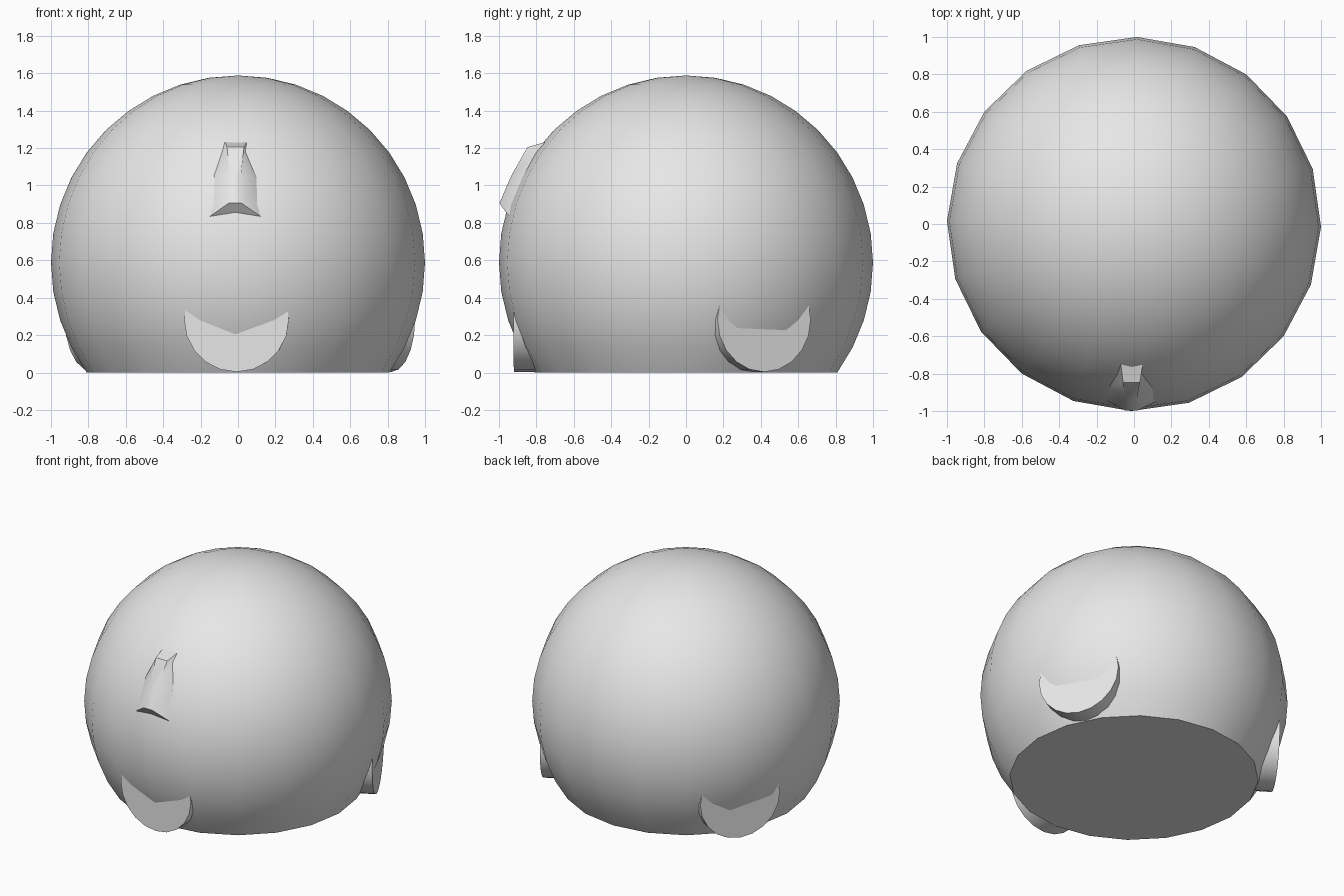
import bpy, bmesh
from math import radians, sqrt
from mathutils import Matrix, Vector

cube = bpy.data.objects.get("Cube")
if cube:
    bpy.data.objects.remove(cube, do_unlink=True)

CENTRE_Z = 0.588
TWIST = Matrix.Rotation(radians(-0.9), 4, 'Z')

grey = bpy.data.materials.new("light_grey")
grey.use_nodes = True
colour = (0.8, 0.8, 0.8, 1)
grey.diffuse_color = colour
grey.node_tree.nodes["Principled BSDF"].inputs["Base Color"].default_value = colour


def finish(bm, name):
    """Turn a bmesh into a grey, smooth shaded object with sharp corners."""
    bmesh.ops.recalc_face_normals(bm, faces=bm.faces)
    mesh = bpy.data.meshes.new(name)
    bm.to_mesh(mesh)
    bm.free()
    mesh.materials.append(grey)
    obj = bpy.data.objects.new(name, mesh)
    bpy.context.collection.objects.link(obj)
    bpy.ops.object.select_all(action='DESELECT')
    obj.select_set(True)
    bpy.context.view_layer.objects.active = obj
    bpy.ops.object.shade_smooth_by_angle(angle=radians(40))
    return obj


# Body: a sphere with its bottom sliced off on a ring and capped
bm = bmesh.new()
bmesh.ops.create_uvsphere(bm, u_segments=20, v_segments=20, radius=1,
                          matrix=TWIST @ Matrix.Translation((0, 0, CENTRE_Z)))
bmesh.ops.delete(bm, geom=[v for v in bm.verts if v.co.z < -0.05], context='VERTS')
rim = [e for e in bm.edges if e.is_boundary]
for v in {v for e in rim for v in e.verts}:
    v.co.z = 0
bmesh.ops.contextual_create(bm, geom=rim)
finish(bm, "body")


# Nose: a raised ridge with flared sides and a flat underside
def on_body(x, z):
    return Vector((x, -sqrt(0.972 - x * x - (z - CENTRE_Z) ** 2), z))


# base half width, base height, ridge half width, ridge depth, ridge height
rows = [(0.135, 0.835, 0.035, -0.997, 0.905),
        (0.12, 1.04, 0.03, -0.935, 1.05),
        (0.06, 1.235, 0.045, -0.847, 1.205)]
bm = bmesh.new()
grid = []
for base_x, base_z, ridge_x, ridge_y, ridge_z in rows:
    points = [on_body(-base_x, base_z), Vector((-ridge_x, ridge_y, ridge_z)),
              Vector((ridge_x, ridge_y, ridge_z)), on_body(base_x, base_z)]
    grid.append([bm.verts.new(TWIST @ p) for p in points])
for low, high in zip(grid, grid[1:]):
    for i in range(3):
        bm.faces.new((low[i], low[i + 1], high[i + 1], high[i]))
bm.faces.new(grid[0])
bm.faces.new(grid[-1])
finish(bm, "nose")

# Feet: three short discs pointing outwards, partly sunk into the body
for name, angle in (("front_foot", -90.5), ("left_foot", 27), ("right_foot", 147.5)):
    bm = bmesh.new()
    place = (Matrix.Rotation(radians(angle), 4, 'Z')
             @ Matrix.Translation((0.77, 0, 0.283))
             @ Matrix.Rotation(radians(90), 4, 'Y'))
    bmesh.ops.create_cone(bm, cap_ends=True, segments=20, radius1=0.28,
                          radius2=0.28, depth=0.3, matrix=place)
    finish(bm, name)
